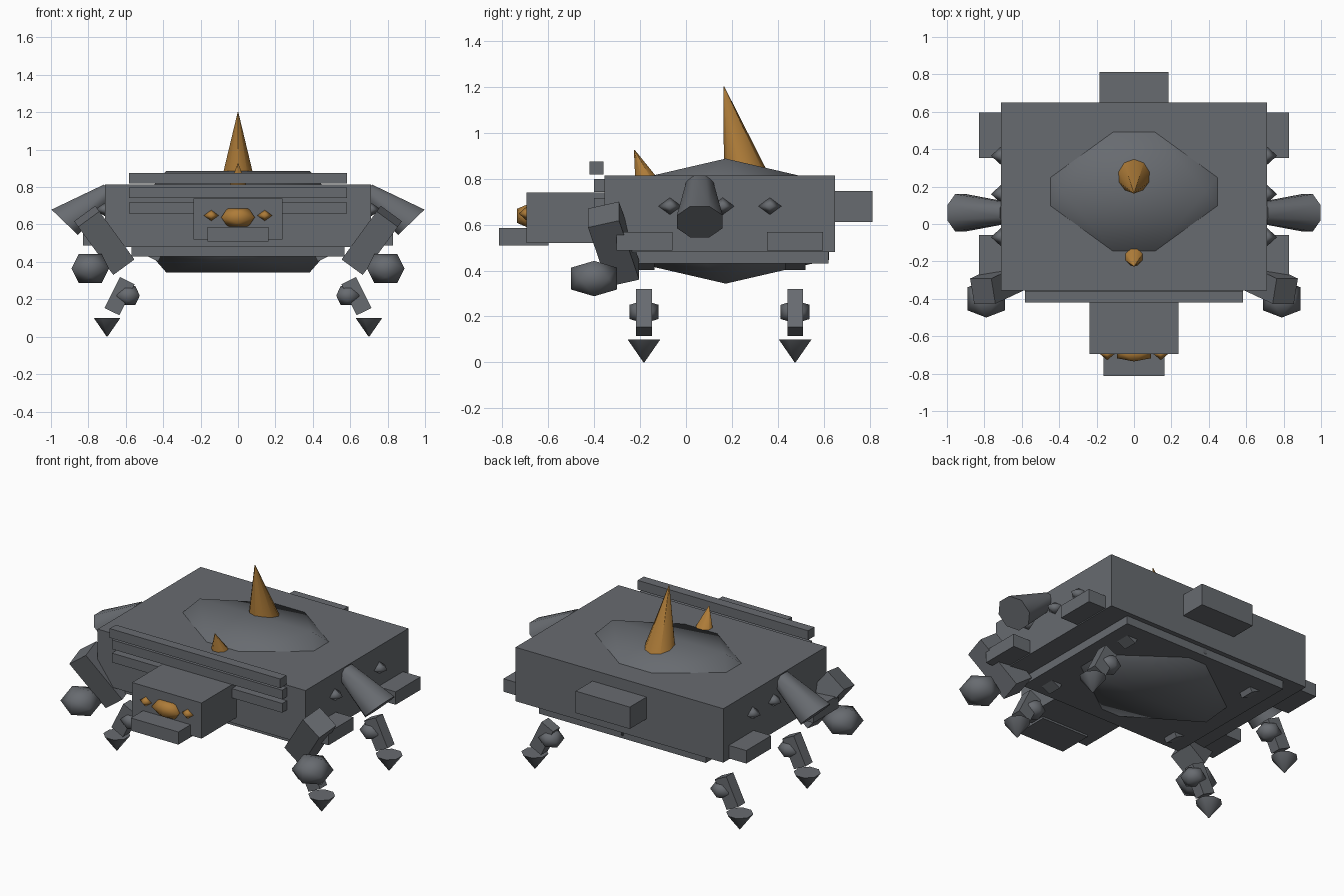
import bpy, bmesh
from math import cos, sin, tau, radians
from mathutils import Vector, Matrix, Euler

if "Cube" in bpy.data.objects:
    bpy.data.objects.remove(bpy.data.objects["Cube"])


def material(name, rgb):
    m = bpy.data.materials.new(name)
    m.diffuse_color = (*rgb, 1)
    m.use_nodes = True
    m.node_tree.nodes["Principled BSDF"].inputs["Base Color"].default_value = m.diffuse_color
    return m


amber = material("amber", (0.42, 0.2, 0.04))
slate = material("slate", (0.137, 0.147, 0.162))
PHI = (1 + 5 ** 0.5) / 2


def finish(name, bm, mat=slate, smooth=None):
    bmesh.ops.recalc_face_normals(bm, faces=bm.faces)
    me = bpy.data.meshes.new(name)
    bm.to_mesh(me)
    bm.free()
    ob = bpy.data.objects.new(name, me)
    bpy.context.collection.objects.link(ob)
    me.materials.append(mat)
    if smooth:
        me.shade_smooth()
        me.set_sharp_from_angle(angle=radians(smooth))
    return ob


def box(name, center, size, rot=(0, 0, 0)):
    bm = bmesh.new()
    m = Matrix.LocRotScale(Vector(center), Euler(rot), Vector(size))
    bmesh.ops.create_cube(bm, size=1, matrix=m)
    return finish(name, bm)


def hull(name, points, center, half, mat=slate, smooth=180):
    bm = bmesh.new()
    for p in points:
        bm.verts.new([c + a * h for c, a, h in zip(center, p, half)])
    bmesh.ops.convex_hull(bm, input=bm.verts[:])
    return finish(name, bm, mat, smooth)


def ball(name, center, half, mat=slate):
    # twenty-sided ball with a ridge along x on top and bottom
    pts = []
    for a in (-1, 1):
        for b in (-1, 1):
            pts += [(a / PHI, 0, b), (a, b / PHI, 0), (0, a, b / PHI)]
    return hull(name, pts, center, half, mat)


def stud(name, center, half, mat=slate):
    pts = [(s if i == 0 else 0, s if i == 1 else 0, s if i == 2 else 0)
           for i in range(3) for s in (-1, 1)]
    return hull(name, pts, center, half, mat)


def loft(name, c0, c1, u0, u1, v0, v1, n=8, mat=slate):
    # two rings, each given by a centre and two half-axis vectors
    pts = []
    for c, u, v in ((c0, u0, v0), (c1, u1, v1)):
        c, u, v = Vector(c), Vector(u), Vector(v)
        for i in range(n):
            a = tau * (i + 0.5) / n
            pts.append(c + u * cos(a) + v * sin(a))
    return hull(name, pts, (0, 0, 0), (1, 1, 1), mat, 60)


def spike(name, base, r, tip, n=8, mat=slate):
    t = 0.002
    return loft(name, base, tip, (r, 0, 0), (t, 0, 0), (0, r, 0), (0, t, 0), n, mat)


# body
box("body", (0, 0.147, 0.647), (1.42, 1.005, 0.333))
box("belly_plate", (0, 0.165, 0.46), (1.14, 0.91, 0.06))
ball("shell_dome", (0, 0.173, 0.615), (0.62, 0.45, 0.272))
box("tail_block", (0, 0.71, 0.678), (0.37, 0.205, 0.135))

# brow bars
for i, (y, z) in enumerate(((-0.39, 0.847), (-0.37, 0.77), (-0.37, 0.688))):
    box(f"brow_bar_{i}", (0, y, z), (1.165, 0.06, 0.057))

# head
box("head", (0, -0.5, 0.63), (0.475, 0.39, 0.22))
box("jaw", (0, -0.706, 0.547), (0.325, 0.215, 0.078))
ball("centre_eye", (0, -0.69, 0.638), (0.09, 0.045, 0.05), amber)

# horns
spike("large_horn", (0, 0.265, 0.81), 0.1, (0, 0.165, 1.2), 10, amber)
spike("small_horn", (0, -0.163, 0.78), 0.062, (0, -0.225, 0.925), 8, amber)

for s, side in ((-1, "left"), (1, "right")):
    stud(f"{side}_eye", (s * 0.143, -0.693, 0.648), (0.042, 0.035, 0.031), amber)

    # arm and fist
    box(f"{side}_arm", (s * 0.715, -0.315, 0.515), (0.14, 0.14, 0.33), (0.27, s * 0.63, 0))
    ball(f"{side}_fist", (s * 0.79, -0.4, 0.365), (0.1, 0.1, 0.077))

    # flared side barrel
    loft(f"{side}_barrel", (s * 0.685, 0.06, 0.778), (s * 0.927, 0.06, 0.612),
         (s * 0.035, 0, 0.038), (s * 0.076, 0, 0.073), (0, 0.062, 0), (0, 0.108, 0))

    # side studs
    for i, y in enumerate((-0.07, 0.16, 0.365)):
        stud(f"{side}_stud_{i}", (s * 0.71, y, 0.68), (0.055, 0.05, 0.037))

    for end, y, yb in (("front", -0.183, -0.18), ("back", 0.475, 0.475)):
        # side skirt blocks
        box(f"{side}_{end}_skirt", (s * 0.74, yb, 0.527), (0.18, 0.243, 0.08))
        # legs
        box(f"{side}_{end}_thigh", (s * 0.44, y, 0.475), (0.09, 0.09, 0.12), (0, -s * 0.46, 0))
        box(f"{side}_{end}_shin", (s * 0.633, y, 0.217), (0.088, 0.068, 0.185), (0, -s * 0.46, 0))
        ball(f"{side}_{end}_knee", (s * 0.587, y, 0.22), (0.062, 0.063, 0.05))
        spike(f"{side}_{end}_foot", (s * 0.7, y, 0.1), 0.077, (s * 0.7, y, 0), 8)
